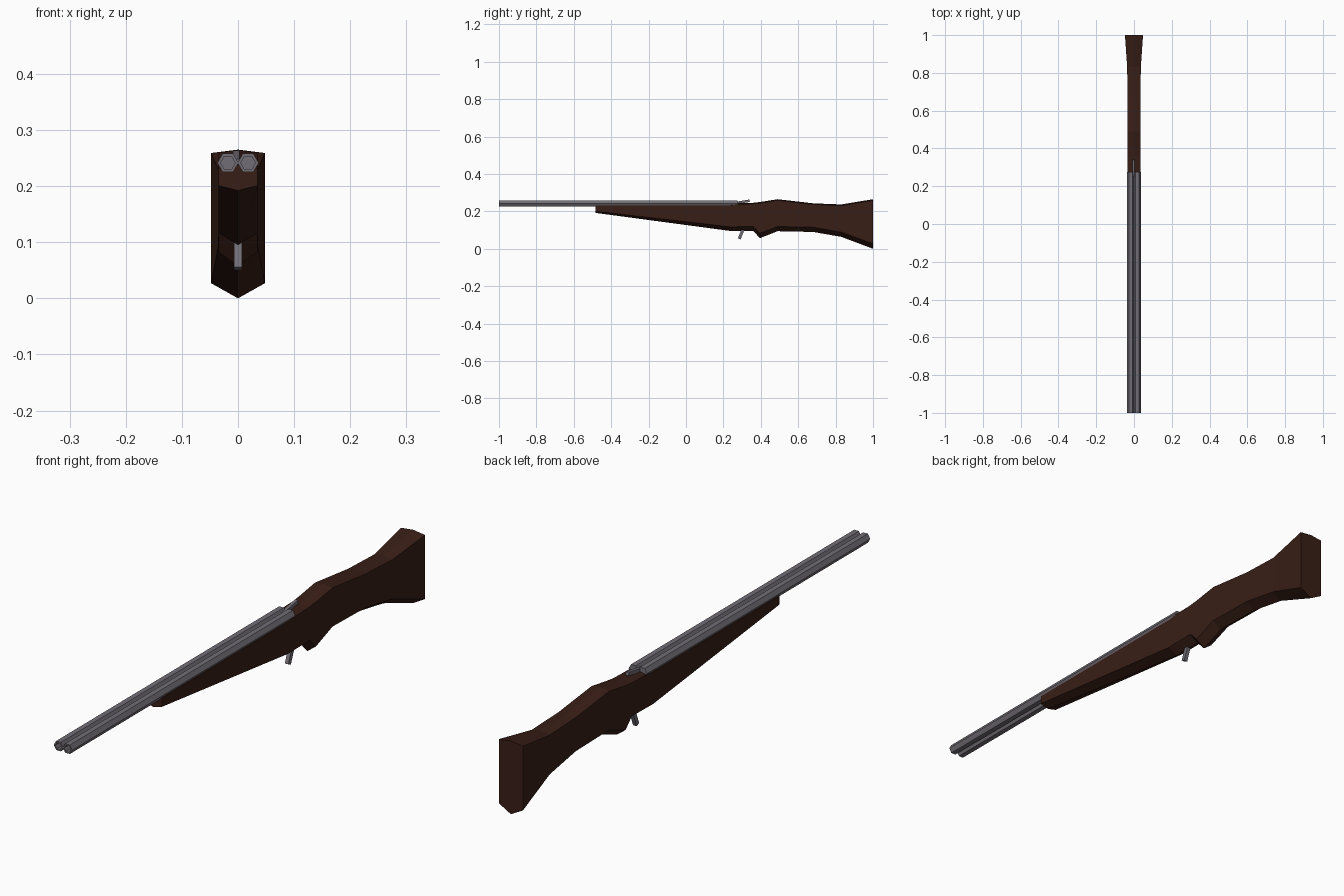
import bpy, bmesh, math
from mathutils import Vector

if "Cube" in bpy.data.objects:
    bpy.data.objects.remove(bpy.data.objects["Cube"])


def material(name, color):
    m = bpy.data.materials.new(name)
    m.diffuse_color = (*color, 1)
    m.use_nodes = True
    m.node_tree.nodes["Principled BSDF"].inputs["Base Color"].default_value = m.diffuse_color
    return m


wood = material("dark_wood", (0.04, 0.013, 0.008))
steel = material("gunmetal", (0.17, 0.155, 0.18))


def finish(bm, name, mat):
    bmesh.ops.recalc_face_normals(bm, faces=bm.faces)
    me = bpy.data.meshes.new(name)
    bm.to_mesh(me)
    bm.free()
    me.materials.append(mat)
    ob = bpy.data.objects.new(name, me)
    bpy.context.collection.objects.link(ob)
    return ob


def loft(name, sections, mat):
    bm = bmesh.new()
    rings = [[bm.verts.new(p) for p in s] for s in sections]
    n = len(rings[0])
    for a, b in zip(rings, rings[1:]):
        for i in range(n):
            j = (i + 1) % n
            bm.faces.new((a[i], a[j], b[j], b[i]))
    bm.faces.new(rings[0])
    bm.faces.new(rings[-1])
    return finish(bm, name, mat)


def hexagon(x, y, z, r):
    return [(x + r * math.cos(i * math.pi / 3), y, z + r * math.sin(i * math.pi / 3))
            for i in range(6)]


def bar(name, start, end, width, depth, mat):
    a, b = Vector(start), Vector(end)
    side = Vector((width / 2, 0, 0))
    up = (b - a).normalized().cross(Vector((1, 0, 0))) * depth / 2
    return loft(name, [[p - side - up, p + side - up, p + side + up, p - side + up]
                       for p in (a, b)], mat)


# Stock: y, half width, top ridge, bottom ridge, bottom slope height
stations = [
    (-0.485, 0.035, 0.238, 0.192, 0.009),
    (0.24, 0.035, 0.238, 0.095, 0.022),
    (0.28, 0.035, 0.244, 0.095, 0.023),
    (0.36, 0.035, 0.246, 0.095, 0.024),
    (0.395, 0.035, 0.250, 0.057, 0.026),
    (0.49, 0.035, 0.265, 0.094, 0.025),
    (0.68, 0.035, 0.243, 0.090, 0.025),
    (0.83, 0.036, 0.237, 0.064, 0.025),
    (1.0, 0.048, 0.265, 0.0, 0.027),
]
loft("stock", [[(0, y, t), (w, y, t - 0.006), (w, y, b + s),
                (0, y, b), (-w, y, b + s), (-w, y, t - 0.006)]
               for y, w, t, b, s in stations], wood)

# Twin six-sided barrels with recessed bores
for side, x in (("left", -0.018), ("right", 0.018)):
    loft(side + "_barrel", [hexagon(x, -0.94, 0.2415, 0.013),
                            hexagon(x, -1.0, 0.2415, 0.013),
                            hexagon(x, -1.0, 0.2415, 0.0188),
                            hexagon(x, 0.275, 0.2415, 0.0188)], steel)

# Opening lever and trigger
bar("top_lever", (-0.003, 0.25, 0.242), (-0.003, 0.34, 0.257), 0.012, 0.013, steel)
bar("trigger", (0, 0.311, 0.12), (0, 0.285, 0.053), 0.014, 0.016, steel)
